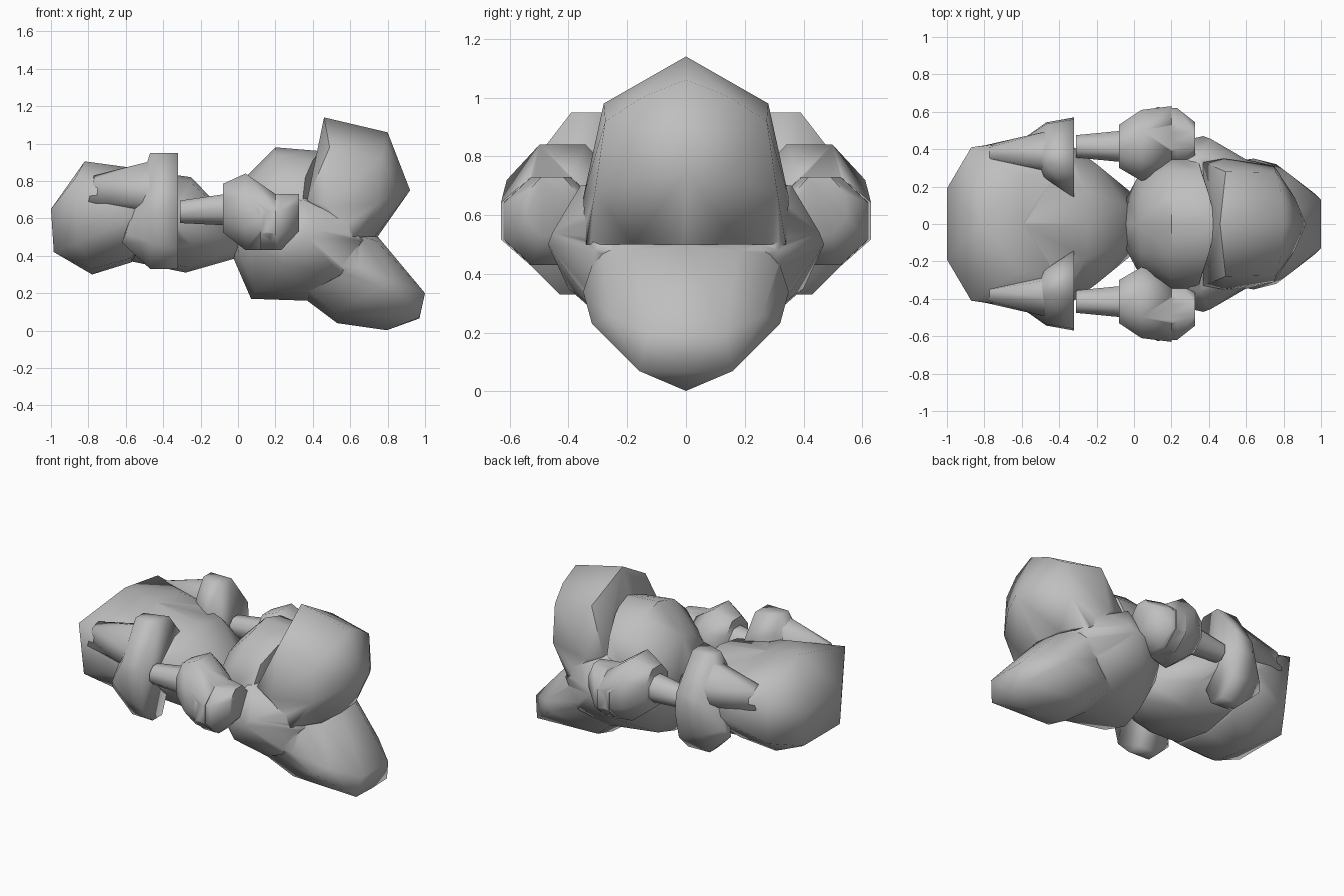
import bpy, bmesh, math

if "Cube" in bpy.data.objects:
    bpy.data.objects.remove(bpy.data.objects["Cube"])

grey = bpy.data.materials.new("plain_grey")
grey.diffuse_color = (0.52, 0.52, 0.52, 1)
grey.use_nodes = True
grey.node_tree.nodes["Principled BSDF"].inputs["Base Color"].default_value = grey.diffuse_color


def smooth(ob, angle):
    bpy.ops.object.select_all(action='DESELECT')
    ob.select_set(True)
    bpy.context.view_layer.objects.active = ob
    bpy.ops.object.shade_smooth_by_angle(angle=math.radians(angle))


def hull(name, pts, mirror_points=True, angle=60):
    """Smooth-shaded faceted lump; points are (x, y, z) with y >= 0."""
    bm = bmesh.new()
    for x, y, z in pts:
        bm.verts.new((x, y, z))
        if mirror_points and y > 0:
            bm.verts.new((x, -y, z))
    res = bmesh.ops.convex_hull(bm, input=bm.verts)
    junk = {g for g in res["geom_interior"] + res["geom_unused"] if isinstance(g, bmesh.types.BMVert)}
    bmesh.ops.delete(bm, geom=list(junk), context='VERTS')
    bmesh.ops.recalc_face_normals(bm, faces=bm.faces)
    me = bpy.data.meshes.new(name)
    bm.to_mesh(me)
    bm.free()
    me.materials.append(grey)
    ob = bpy.data.objects.new(name, me)
    bpy.context.collection.objects.link(ob)
    smooth(ob, angle)
    return ob


def merge(base, others, angle):
    """Weld lumps into one skin so the shading flows across the seams."""
    for other in others:
        mod = base.modifiers.new("weld", 'BOOLEAN')
        mod.operation, mod.solver, mod.object = 'UNION', 'EXACT', other
        bpy.context.view_layer.objects.active = base
        bpy.ops.object.modifier_apply(modifier=mod.name)
        bpy.data.objects.remove(other)
    smooth(base, angle)


def pair(name, pts, angle=60):
    """Same lump on both sides of the model."""
    return (hull("left_" + name, pts, False, angle),
            hull("right_" + name, [(x, -y, z) for x, y, z in pts], False, angle))


def rings(specs, sides=8):
    """Octagonal rings along x: (x, y, z, half width, half height)."""
    out = []
    k = 1 / math.cos(math.pi / sides)
    for x, y, z, w, h in specs:
        for i in range(sides):
            a = math.tau * (i + 0.5) / sides
            out.append((x, y + w * k * math.cos(a), z + h * k * math.sin(a)))
    return out


# rear barrel
rear = hull("rear_body", [
    (-1, .19, .65), (-.985, .19, .42), (-.82, 0, .905), (-.87, .41, .815),
    (-.86, .37, .47), (-.78, 0, .3), (-.78, .18, .33), (-.57, 0, .365),
    (-.57, .25, .39), (-.6, .45, .6), (-.4, .46, .6), (-.6, 0, .875), (-.6, .25, .84), (-.4, .3, .78)])

# waist that joins rear and front
waist = hull("waist", [
    (-.6, 0, .87), (-.6, .3, .8), (-.25, 0, .82), (-.25, .18, .79), (-.18, 0, .73),
    (-.2, .32, .6), (-.36, .44, .6), (-.57, .45, .6), (-.57, 0, .37), (-.55, .25, .4),
    (-.28, 0, .31), (-.28, .18, .34), (-.25, .3, .46), (0, 0, .39), (.02, .14, .44), (-.04, .1, .6)])
merge(rear, [waist], 60)

# central front body
body = hull("front_body", [
    (-.03, 0, .4), (.0, .2, .42), (.07, 0, .17), (.09, .16, .21), (.37, 0, .16), (.38, .24, .21),
    (.37, .47, .5), (.41, .455, .54), (.2, .43, .5), (.25, .4, .35), (.35, .36, .7), (.35, 0, .75),
    (.05, .3, .5), (.72, 0, .5), (.66, .31, .48), (.6, .33, .58), (.55, .33, .3), (.03, .2, .65)])

# rounded dome in front of the gap
hull("dome", [
    (-.06, 0, .55), (-.04, .14, .56), (.02, 0, .8), (.04, .15, .77), (.03, .27, .62),
    (.2, 0, .98), (.2, .16, .935), (.2, .29, .82), (.2, .36, .65), (.44, 0, .96), (.4, .16, .91),
    (.36, .28, .82), (.34, .35, .65), (.34, 0, .74), (.35, .3, .55), (.05, .2, .45)], True, 45)

# upper lobe
upper = hull("upper_lobe", [
    (.46, 0, 1.14), (.49, .28, .98), (.8, 0, 1.06), (.79, .15, 1.0), (.76, .275, .92),
    (.92, 0, .75), (.86, .14, .74), (.75, .31, .68), (.745, 0, .5), (.73, .18, .5), (.62, .34, .5),
    (.43, 0, .88), (.41, .3, .8), (.37, .33, .7), (.48, .35, .66), (.4, 0, .6)])

# lower lobe
lower = hull("lower_lobe", [
    (1, .13, .2), (.97, .16, .07), (.97, 0, .065), (.795, 0, .002), (.53, 0, .04),
    (.52, .17, .09), (.37, 0, .16), (.38, .24, .21), (.75, 0, .5), (.74, .18, .48), (.61, .29, .52),
    (.64, .35, .34), (.76, .32, .23), (.84, .26, .26), (.45, .32, .35), (.5, .25, .5)])
merge(body, [upper, lower], 62)

# side cups with one flat face
rim = [(.26, .95), (.39, .95), (.56, .73), (.57, .6), (.53, .43), (.43, .33), (.33, .33), (.14, .8)]
cup = [(-.32, y, z) for y, z in rim]
cup += [(-.47, .39 + (y - .39) * .85, .64 + (z - .64) * (1 if abs(z - .64) > .3 else .8))
        for y, z in rim[1:-1]]
cup += [(-.47, .31, .95), (-.47, .24, .84)]
cup += [(-.53, .4, .66), (-.62, .42, .47), (-.6, .45, .52), (-.56, .36, .45)]
pair("side_cup", cup, 100)

# tapered spikes pointing to the rear
pair("spike", [
    (-.8, .42, .69), (-.77, .34, .71), (-.77, .35, .83), (-.77, .41, .81),
    (-.45, .4, .91), (-.45, .3, .88), (-.45, .26, .72), (-.45, .35, .62), (-.57, .42, .63),
    (-.45, .5, .68), (-.45, .5, .77)], 75)

# short arms
pair("arm", rings([(-.31, .415, .635, .06, .06), (0, .415, .65, .09, .09)]))

# faceted balls with flat end caps
balls = pair("ball", rings([(-.08, .415, .655, .115, .13), (.04, .42, .635, .19, .205),
                            (.2, .46, .58, .17, .15)]))
caps = pair("ball_cap", rings([(.12, .46, .58, .165, .15), (.23, .46, .58, .16, .15),
                               (.325, .455, .63, .09, .1)]))
for ball, cap in zip(balls, caps):
    merge(ball, [cap], 60)
